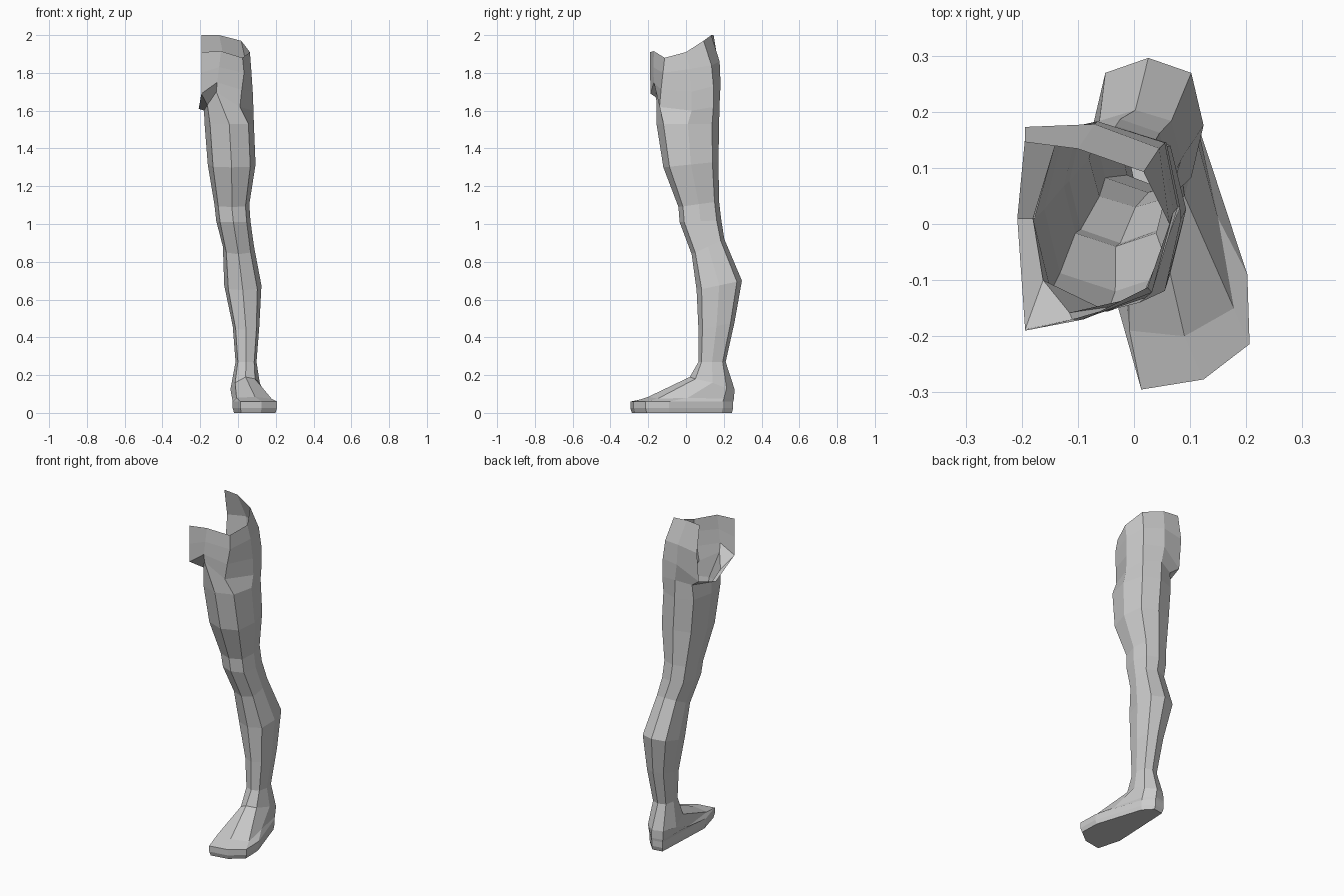
import bpy, bmesh
from math import sin, cos, pi

# Every ring has 8 points, counter-clockwise from +x (outer side), back at 90 degrees.


def oval(z_front, z_back, x0, x1, y0, y1):
    """Slightly squared, tilted octagon filling the given extents."""
    pts = []
    for i in range(8):
        k = 1.0 if i % 2 == 0 else 1.1
        c, s = cos(i * pi / 4) * k, sin(i * pi / 4) * k
        pts.append(((x0 + x1) / 2 + c * (x1 - x0) / 2,
                    (y0 + y1) / 2 + s * (y1 - y0) / 2,
                    (z_front + z_back) / 2 + s * (z_back - z_front) / 2))
    return pts


# Pelvis: open waist, cut flat on the inner side (None = open gap)
waist = [(.063, 0, 1.91), (.017, .093, 1.97), (-.10, .134, 2.0), (-.194, .146, 2.0),
         None, (-.194, -.19, 1.91), (-.09, -.17, 1.915), (.024, -.113, 1.88)]
hip = [(.07, .02, 1.82), (.045, .135, 1.84), (-.07, .178, 1.86), (-.194, .173, 1.84),
       None, (-.194, -.19, 1.80), (-.10, -.172, 1.83), (.032, -.122, 1.80)]
crotch = [(.078, .03, 1.70), (.055, .145, 1.73), (-.065, .183, 1.74), (-.194, .155, 1.66),
          (-.208, .01, 1.61), (-.194, -.188, 1.69), (-.11, -.17, 1.75), (.02, -.132, 1.71)]
groin = [(.082, .03, 1.60), (.058, .145, 1.62), (-.05, .178, 1.64), (-.14, .142, 1.62),
         (-.18, .01, 1.60), (-.162, -.10, 1.63), (-.115, -.158, 1.70), (.01, -.14, 1.62)]

# Thigh, knee and calf: z front, z back, x range, y range
limb = [(1.53, 1.53, -.177, .084, -.156, .175),
        (1.30, 1.33, -.160, .093, -.120, .172),
        (1.09, 1.12, -.125, .060, -.040, .175),
        (1.01, 1.02, -.115, .066, -.034, .187),
        (0.84, 0.92, -.080, .085, .030, .203),
        (0.65, 0.70, -.073, .124, .056, .296),
        (0.44, 0.48, -.028, .113, .066, .257),
        (0.27, 0.27, -.013, .098, .066, .210)]

# Foot: instep, upper edge, toe outline
instep = [(.115, .14, .16), (.105, .215, .13), (.05, .257, .125), (-.012, .235, .125),
          (-.04, .15, .125), (-.015, .05, .16), (.04, .02, .19), (.09, .05, .18)]
upper = [(.15, .01, .08), (.108, .20, .075), (.055, .254, .075), (-.012, .24, .075),
         (-.032, .03, .08), (-.008, -.19, .08), (.09, -.20, .085), (.178, -.15, .075)]
outline = [(.202, -.09), (.108, .195), (.055, .25), (-.01, .24),
           (-.028, -.15), (.013, -.295), (.124, -.277), (.206, -.214)]
rim = [(x, y, .06) for x, y in outline]
edge = [(x, y, .025) for x, y in outline]
sole = [(.08 + (x - .08) * .94, y * .97, .0) for x, y in outline]

rings = [waist, hip, crotch, groin] + [oval(*r) for r in limb] + [instep, upper, rim, edge, sole]

bm = bmesh.new()
loops = [[bm.verts.new(p) if p else None for p in ring] for ring in rings]
for top, low in zip(loops, loops[1:]):
    for i in range(8):
        j = (i + 1) % 8
        corners = (top[i], low[i], low[j], top[j])
        if all(corners):
            bm.faces.new(corners)
bm.faces.new(reversed(loops[-1]))  # sole

mesh = bpy.data.meshes.new("leg")
bm.to_mesh(mesh)
bm.free()
leg = bpy.data.objects.new("leg", mesh)
bpy.context.collection.objects.link(leg)
